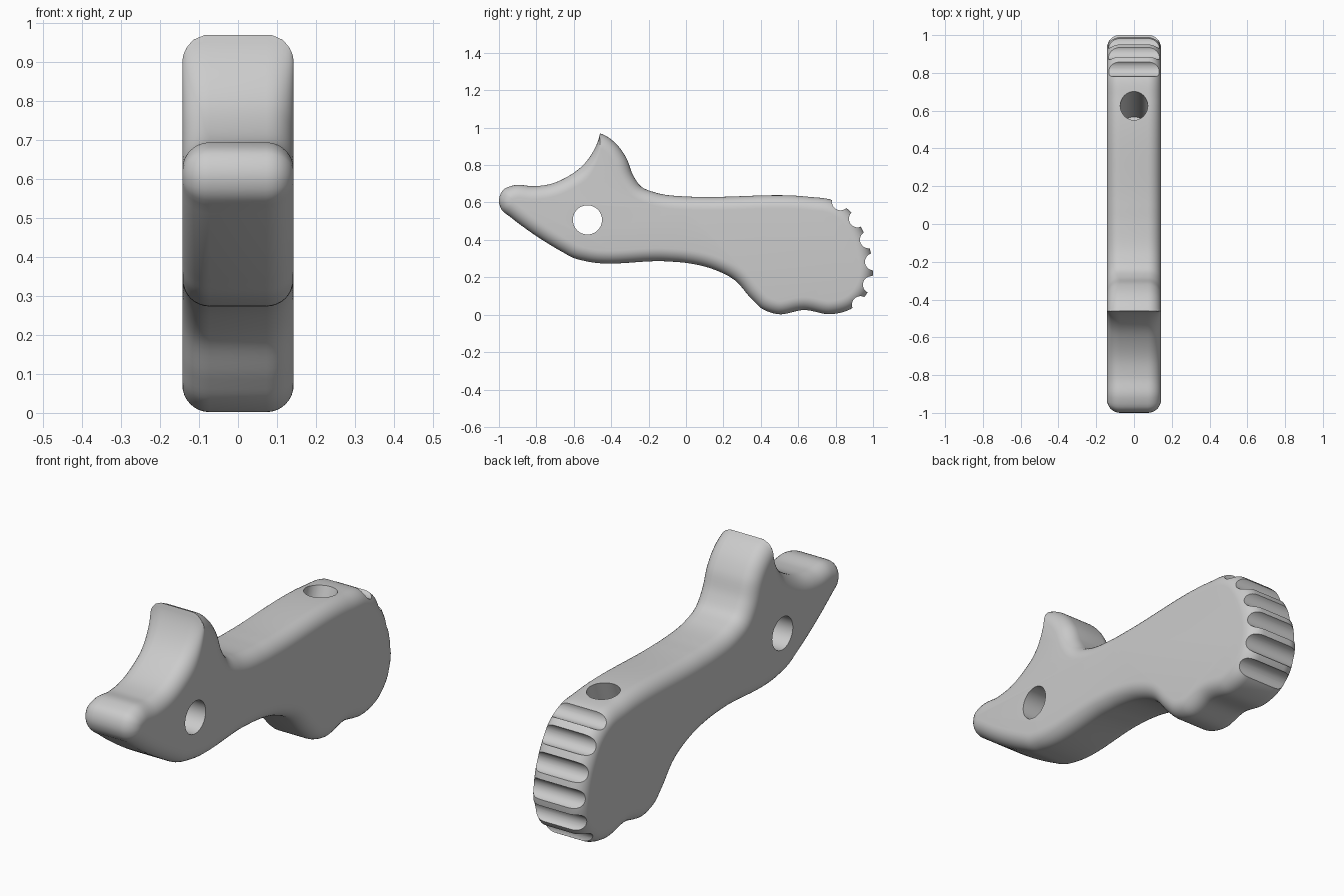
import bpy, bmesh, math
from mathutils import Vector, Matrix

cube = bpy.data.objects.get("Cube")
if cube:
    bpy.data.objects.remove(cube, do_unlink=True)

HALF_WIDTH = 0.143
ROUND = 0.07
TIP = Vector((-0.46, 0.97))

# Side profile (y, z), running from the ear tip over the back, round the grip and nose
BACK = [(-.46, .97), (-.43, .957), (-.37, .91), (-.32, .84), (-.28, .74), (-.24, .685), (-.17, .655),
        (0, .632), (.1, .63)]
GRIP = [(.66, .63), (.78, .613), (.87, .56), (.94, .46), (.985, .345), (1, .22), (.965, .11),
        (.88, .03), (.78, .003), (.63, .025), (.49, .003), (.41, .03), (.35, .085)]
BELLY = [(.26, .185), (.14, .245), (0, .277), (-.1, .285), (-.53, .285), (-.6, .303), (-.66, .335)]
NOSE = [(-.94, .523), (-.985, .56), (-1, .61), (-.98, .665), (-.92, .692), (-.81, .687), (-.72, .7),
        (-.63, .74), (-.55, .8), (-.495, .875), (-.467, .94), (-.46, .97)]


def spline(points, step):
    """Smooth curve through the points, with tangents weighted by chord length."""
    p = [Vector(q) for q in points]
    n = len(p)
    slopes = []
    for i in range(n):
        a, b, c = p[max(i - 1, 0)], p[i], p[min(i + 1, n - 1)]
        da, dc = (b - a).length, (c - b).length
        if da == 0 or dc == 0:
            slopes.append((c - a).normalized())
        else:
            slopes.append(((b - a) / da * dc + (c - b) / dc * da) / (da + dc))
    out = []
    for i in range(n - 1):
        length = (p[i + 1] - p[i]).length
        count = max(3, round(length / step))
        for k in range(count):
            t = k / count
            u = 1 - t
            c1 = p[i] + slopes[i] * length / 3
            c2 = p[i + 1] - slopes[i + 1] * length / 3
            out.append(u**3 * p[i] + 3 * u * u * t * c1 + 3 * u * t * t * c2 + t**3 * p[i + 1])
    return out + [p[-1]]


outline = spline(BACK + GRIP + BELLY + NOSE, 0.018)
total = len(outline)
middle = total // 2

# Inward directions and edge rounding, which fades out up the front of the ear
inward, radius = [], []
for i, point in enumerate(outline):
    t = (outline[min(i + 1, total - 1)] - outline[max(i - 1, 0)]).normalized()
    inward.append(Vector((t.y, -t.x)))
    fade = min(1, max(0, (TIP.y - point.y) / 0.19))
    radius.append(ROUND * fade if i > middle else ROUND)
inward[0] = Vector((0, -1))


def inset_outline(amount):
    """Outline moved inward; points that cross at the ear tip gather on the crease."""
    ring, good = [], []
    for i in range(total):
        q = outline[i] + inward[i] * radius[i] * amount
        if i < total // 4:
            q.x = max(q.x, TIP.x)
        other = range(middle) if i > middle else range(middle + 1, total)
        good.append(all((q - outline[j]).length > radius[j] * amount - 0.002 for j in other))
        ring.append(q)
    first = next(i for i in range(total) if good[i])
    last = next(i for i in reversed(range(total)) if good[i])
    crease = (ring[first] + ring[last]) / 2
    return [q if first <= i <= last else crease for i, q in enumerate(ring)]


def make_object(name, bm):
    mesh = bpy.data.meshes.new(name)
    bm.to_mesh(mesh)
    bm.free()
    obj = bpy.data.objects.new(name, mesh)
    bpy.context.collection.objects.link(obj)
    return obj


def build_body():
    bm = bmesh.new()
    steps = 8
    half = []
    for k in range(steps + 1):
        a = math.pi / 2 * k / steps
        half.append((HALF_WIDTH - ROUND + ROUND * math.sin(a), inset_outline(1 - math.cos(a))))
    layers = half[::-1] + [(-x, ring) for x, ring in half]
    rings = [[bm.verts.new((x, q.x, q.y)) for q in ring] for x, ring in layers]
    for a, b in zip(rings, rings[1:]):
        for i in range(total):
            j = (i + 1) % total
            bm.faces.new((a[i], a[j], b[j], b[i]))
    bm.faces.new(rings[0])
    bm.faces.new(rings[-1])
    bmesh.ops.remove_doubles(bm, verts=bm.verts, dist=0.0002)
    bmesh.ops.recalc_face_normals(bm, faces=bm.faces)
    return make_object("lever_body", bm)


def cut_cylinder(target, name, size, depth, matrix):
    bm = bmesh.new()
    bmesh.ops.create_cone(bm, cap_ends=True, segments=48, radius1=size, radius2=size,
                          depth=depth, matrix=matrix)
    cutter = make_object(name, bm)
    cutter.hide_render = True
    mod = target.modifiers.new(name, 'BOOLEAN')
    mod.operation = 'DIFFERENCE'
    mod.solver = 'EXACT'
    mod.object = cutter
    bpy.ops.object.modifier_apply(modifier=mod.name)
    bpy.data.objects.remove(cutter, do_unlink=True)


body = build_body()
bpy.ops.object.select_all(action='DESELECT')
bpy.context.view_layer.objects.active = body
body.select_set(True)

# Pivot hole through the sides
sideways = Matrix.Rotation(math.pi / 2, 4, 'Y')
cut_cylinder(body, "pivot_hole", 0.078, 1, Matrix.Translation((0, -.527, .507)) @ sideways)

# Tilted blind socket in the top
tilt = Matrix.Rotation(math.radians(-20), 4, 'X')
mouth = Matrix.Translation((0, .625, .63))
cut_cylinder(body, "top_socket", 0.073, 0.74, mouth @ tilt)

# Grip notches round the back end
for y, z in [(.826, .604), (.917, .513), (.976, .401), (1.003, .283), (.992, .16), (.933, .053)]:
    cut_cylinder(body, "grip_notch", 0.046, 1, Matrix.Translation((0, y, z)) @ sideways)

# Plain grey finish
grey = bpy.data.materials.new("plain_grey")
grey.use_nodes = True
colour = (0.6, 0.6, 0.6, 1)
grey.diffuse_color = colour
grey.node_tree.nodes["Principled BSDF"].inputs["Base Color"].default_value = colour
body.data.materials.clear()
body.data.materials.append(grey)
bpy.ops.object.shade_smooth_by_angle(angle=math.radians(35))
